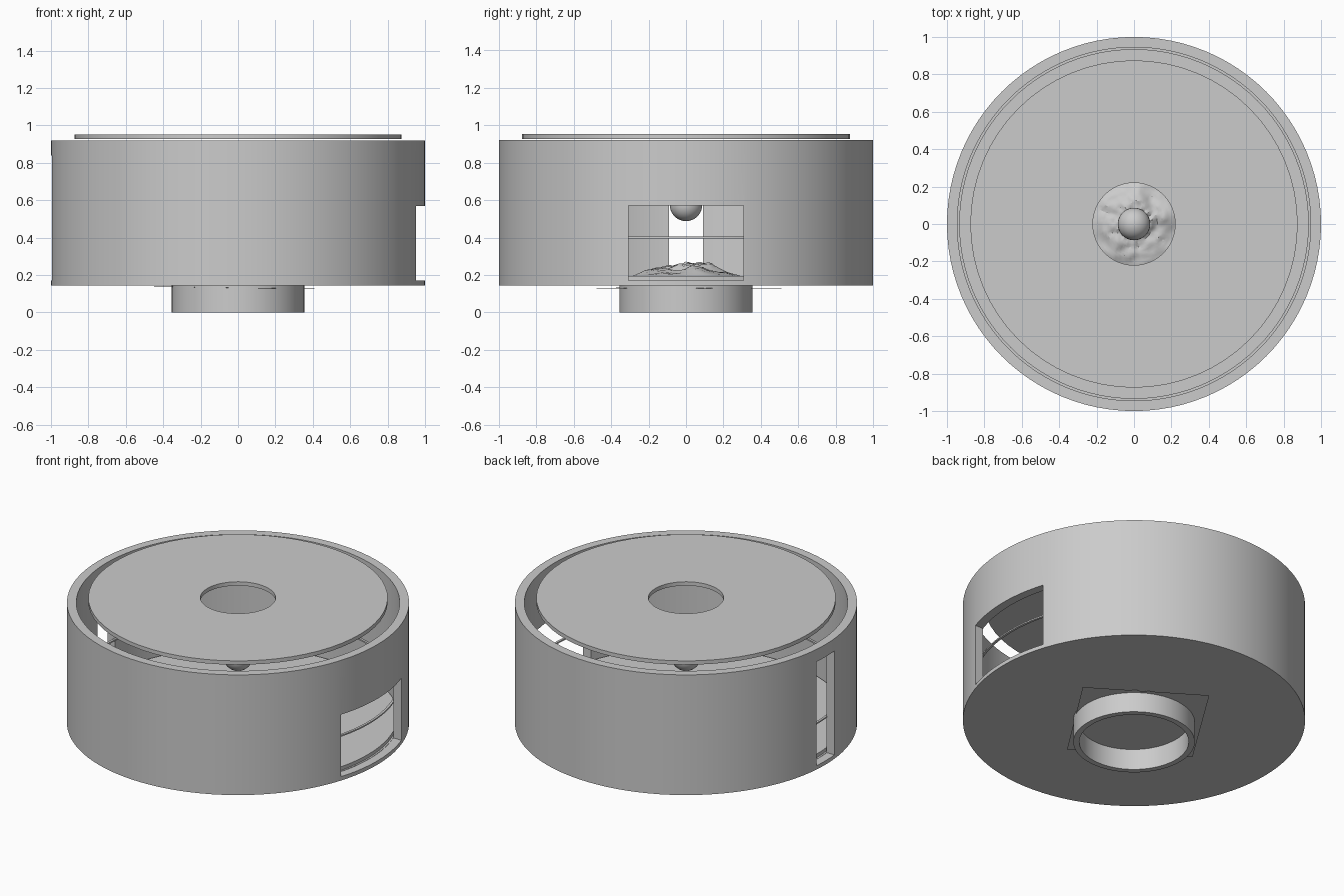
import bpy, bmesh, math
from mathutils import Vector, noise

if "Cube" in bpy.data.objects:
    bpy.data.objects.remove(bpy.data.objects["Cube"])


def finish(name, bm, smooth=True):
    bmesh.ops.recalc_face_normals(bm, faces=bm.faces)
    mesh = bpy.data.meshes.new(name)
    bm.to_mesh(mesh)
    bm.free()
    ob = bpy.data.objects.new(name, mesh)
    bpy.context.collection.objects.link(ob)
    bpy.ops.object.select_all(action='DESELECT')
    ob.select_set(True)
    bpy.context.view_layer.objects.active = ob
    if smooth:
        bpy.ops.object.shade_smooth_by_angle(angle=math.radians(30))
    return ob


def tube(name, r_in, r_out, z0, z1, n=64):
    """Closed ring with a rectangular section."""
    bm = bmesh.new()
    rows = []
    for i in range(n):
        a = 2 * math.pi * i / n
        c, s = math.cos(a), math.sin(a)
        rows.append([bm.verts.new((r * c, r * s, z)) for r, z in
                     ((r_out, z0), (r_out, z1), (r_in, z1), (r_in, z0))])
    for i in range(n):
        a, b = rows[i], rows[(i + 1) % n]
        for k in range(4):
            m = (k + 1) % 4
            bm.faces.new((a[k], b[k], b[m], a[m]))
    return finish(name, bm)


def disc(name, r, z0, z1, n=64):
    bm = bmesh.new()
    bmesh.ops.create_cone(bm, cap_ends=True, segments=n, radius1=r, radius2=r, depth=z1 - z0)
    bmesh.ops.translate(bm, verts=bm.verts, vec=(0, 0, (z0 + z1) / 2))
    return finish(name, bm)


def cut(target, x0, x1, y0, y1, z0, z1):
    """Cut a box-shaped opening and remove the cutter."""
    bm = bmesh.new()
    bmesh.ops.create_cube(bm, size=1)
    for v in bm.verts:
        v.co = Vector(((x0 + x1) / 2 + v.co.x * (x1 - x0),
                       (y0 + y1) / 2 + v.co.y * (y1 - y0),
                       (z0 + z1) / 2 + v.co.z * (z1 - z0)))
    cutter = finish("opening_cutter", bm, False)
    cutter.hide_render = True
    mod = target.modifiers.new("opening", 'BOOLEAN')
    mod.operation = 'DIFFERENCE'
    mod.solver = 'EXACT'
    mod.object = cutter
    # the cut goes before any shading modifier
    target.modifiers.move(len(target.modifiers) - 1, 0)
    bpy.context.view_layer.objects.active = target
    bpy.ops.object.modifier_apply(modifier=mod.name)
    bpy.data.objects.remove(cutter)


# Drum wall with a wide window (+x) and a narrow slit (-x)
wall = tube("drum_wall", 0.945, 1.0, 0.145, 0.92, 96)
cut(wall, 0.6, 1.2, -0.308, 0.306, 0.17, 0.57)
cut(wall, -1.2, -0.6, -0.09, 0.09, 0.17, 0.84)

# Floor, lid with centre hole, inner trim ring, neck under the floor
disc("floor", 0.946, 0.145, 0.172, 96)
disc("inner_floor", 0.935, 0.165, 0.195, 96)
tube("lid", 0.22, 0.875, 0.927, 0.952, 64)
tube("inner_ring", 0.932, 0.947, 0.396, 0.405, 96)
tube("neck", 0.32, 0.355, 0.0, 0.146, 64)

# Thin turned plate between the neck and the floor
bm = bmesh.new()
bm.faces.new([bm.verts.new(p) for p in ((0.50, 0.13, 0.128), (-0.13, 0.53, 0.129),
                                        (-0.53, -0.10, 0.139), (0.10, -0.49, 0.129))])
finish("turned_plate", bm, False)

# Hanging ball
bm = bmesh.new()
bmesh.ops.create_uvsphere(bm, u_segments=32, v_segments=16, radius=0.087)
bmesh.ops.translate(bm, verts=bm.verts, vec=(0, 0, 0.575))
finish("ball", bm)

# Small rocky mound on the floor
bm = bmesh.new()
N, M, R = 64, 24, 0.3
top = bm.verts.new((0, 0, 0.255))
rings = []
for j in range(1, M + 1):
    r = R * j / M
    ring = []
    for i in range(N):
        a = 2 * math.pi * i / N
        x, y = r * math.cos(a), r * math.sin(a)
        fall = max(0.0, 1 - (r / R) ** 1.6)
        bump = 0.055 + 0.02 * math.exp(-((y - 0.1) ** 2) / 0.008)
        rough = 0.035 * noise.fractal(Vector((x * 9, y * 9, 2.3)), 0.8, 2.0, 4)
        ring.append(bm.verts.new((x, y, max(0.19, 0.192 + fall * (bump + rough)))))
    rings.append(ring)
for i in range(N):
    k = (i + 1) % N
    bm.faces.new((top, rings[0][i], rings[0][k]))
    for a, b in zip(rings, rings[1:]):
        bm.faces.new((a[i], b[i], b[k], a[k]))
finish("rocky_mound", bm)
